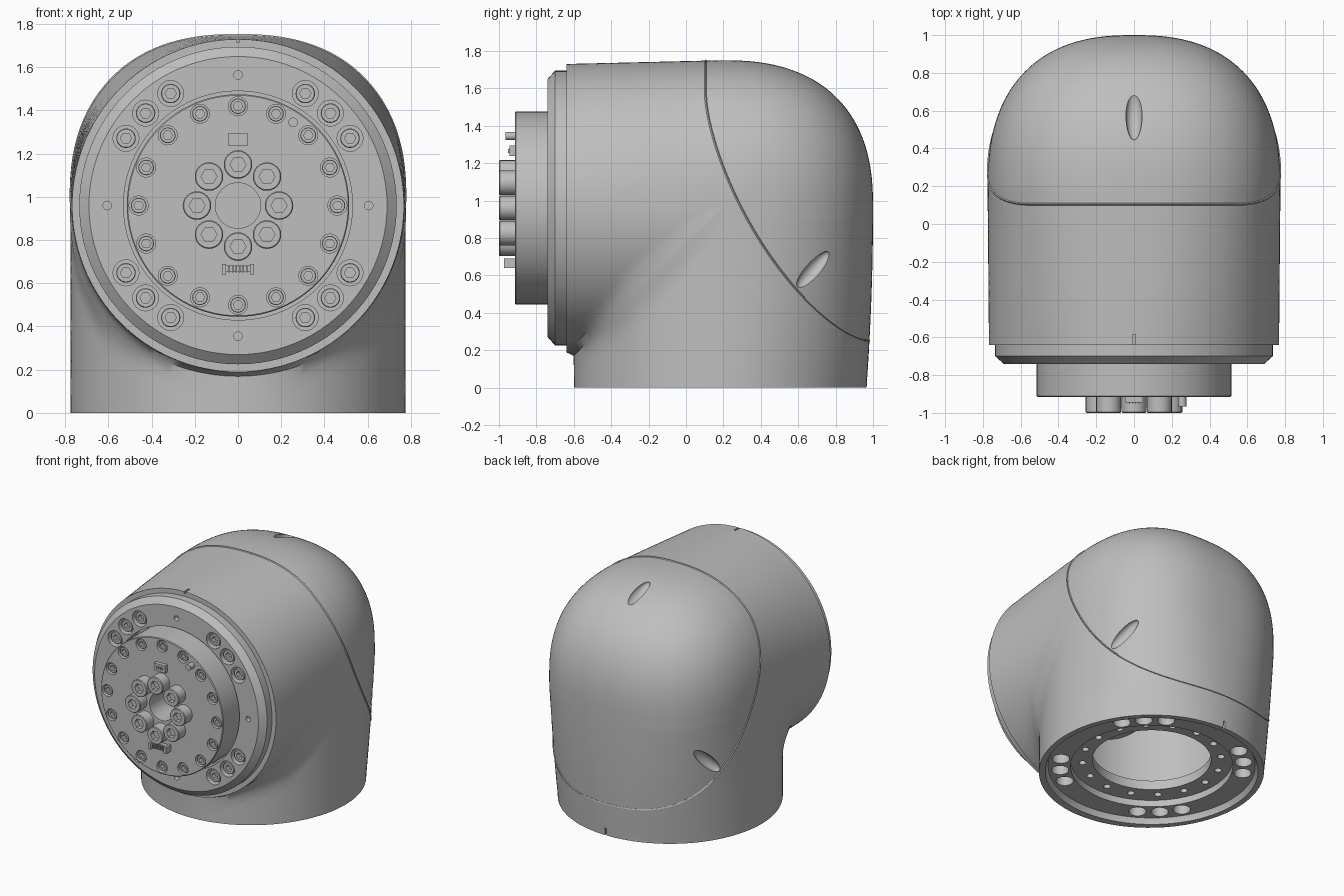
import bpy, bmesh, math
from mathutils import Matrix, Vector

cube = bpy.data.objects.get("Cube")
if cube:
    bpy.data.objects.remove(cube, do_unlink=True)

GREY = bpy.data.materials.new("metal grey")
GREY.use_nodes = True
GREY.diffuse_color = (0.52, 0.52, 0.52, 1)
GREY.node_tree.nodes["Principled BSDF"].inputs["Base Color"].default_value = GREY.diffuse_color
MID_Y, MID_Z = 0.19, 0.96
# Local z points out of the front face, or out of the base
FRONT = Matrix.Translation((0, 0, MID_Z)) @ Matrix.Rotation(math.pi / 2, 4, 'X')
BASE = Matrix.Translation((0, MID_Y, 0)) @ Matrix.Rotation(math.pi, 4, 'X')


def finish(name, bm):
    bmesh.ops.recalc_face_normals(bm, faces=bm.faces[:])
    me = bpy.data.meshes.new(name)
    bm.to_mesh(me)
    bm.free()
    me.materials.append(GREY)
    ob = bpy.data.objects.new(name, me)
    bpy.context.collection.objects.link(ob)
    return ob


def activate(ob):
    bpy.ops.object.select_all(action='DESELECT')
    ob.select_set(True)
    bpy.context.view_layer.objects.active = ob


def smooth(ob):
    activate(ob)
    bpy.ops.object.shade_smooth_by_angle(angle=math.radians(32))


def cut(ob, bm):
    cutter = finish("cutter", bm)
    cutter.hide_render = True
    mod = ob.modifiers.new("cut", 'BOOLEAN')
    mod.operation, mod.solver, mod.object = 'DIFFERENCE', 'EXACT', cutter
    activate(ob)
    bpy.ops.object.modifier_apply(modifier=mod.name)
    bpy.data.objects.remove(cutter, do_unlink=True)


def lathe(bm, profile, mat, segs=96):
    """Revolve (radius, height[, hex]) points about local z; closes off-axis profiles."""
    rings = []
    for r, h, *hexed in profile:
        ring = []
        for i in range(segs if r else 1):
            a = math.tau * i / segs
            k = r
            if hexed:
                k = r * math.cos(math.pi / 6) / math.cos(a % (math.pi / 3) - math.pi / 6)
            ring.append(bm.verts.new(mat @ Vector((k * math.cos(a), k * math.sin(a), h))))
        rings.append(ring)
    pairs = list(zip(rings, rings[1:]))
    if profile[0][0]:
        pairs.append((rings[-1], rings[0]))
    for p, q in pairs:
        for i in range(segs):
            j = (i + 1) % segs
            quad = [p[i % len(p)], p[j % len(p)], q[j % len(q)], q[i % len(q)]]
            bm.faces.new(list(dict.fromkeys(quad)))


def around(radius, degrees, base=FRONT):
    for d in degrees:
        a = math.radians(d)
        yield base @ Matrix.Translation((radius * math.cos(a), radius * math.sin(a), 0))


def plugs(places, r, low, high, segs=24):
    bm = bmesh.new()
    for m in places:
        lathe(bm, [(0, low), (r, low), (r, high), (0, high)], m, segs)
    return bm


def screws(name, places, r, low, high, socket):
    bm = bmesh.new()
    deep = high - 0.035
    for m in places:
        lathe(bm, [(0, deep), (socket, deep, 1), (socket, high, 1), (r * 0.93, high),
                   (r, high - 0.005), (r, low), (0, low)], m, 24)
    smooth(finish(name, bm))


def box(bm, centre, size):
    bmesh.ops.create_cube(bm, size=1, matrix=Matrix.Translation(centre) @ Matrix.Diagonal((*size, 1)))


def clamp(v):
    return min(max(v, 0), 1)


def field(x, y, z):
    """Negative inside the elbow: two tubes blended in front, a squarish dome behind."""
    Y, Z = y - MID_Y, z - MID_Z
    front = clamp(-Y / 0.83)
    if Y > 0:
        square = clamp(z / 0.9)
    else:
        square = 1 - front if Z > 0 else 0
    n = 2 + 0.45 * square
    back = 0.775 + 0.035 * (1 - (1 - clamp(z / MID_Z)) ** 2)
    X = abs(x) / (0.775 - 0.007 * front)
    ty = abs(Y) / (back if Y > 0 else 0.79)
    tz = abs(Z) / (0.79 - 0.02 * front)
    a, b = X ** n + ty ** n, X ** n + tz ** n
    if Y > 0:
        return (a + tz ** n if Z > 0 else a) - 1
    if Z > 0:
        return b - 1
    k = 0.8 * min(abs(Y), abs(Z)) * clamp((0.83 + Y) / 0.35) + 1e-6
    h = max(k - abs(a - b), 0)
    return min(a, b) - h * h / (4 * k) - 1


def surface(origin, direction, reach):
    lo, hi = 0.0, reach
    for _ in range(22):
        t = (lo + hi) / 2
        if field(*(origin + direction * t)) < 0:
            lo = t
        else:
            hi = t
    return origin + direction * lo


# Elbow housing
RIGHT, UP = Vector((1, 0, 0)), Vector((0, 0, 1))
centre = Vector((0, MID_Y, MID_Z))
bm = bmesh.new()
bmesh.ops.create_uvsphere(bm, u_segments=160, v_segments=96, radius=1,
                          matrix=Matrix.Rotation(math.pi / 2, 4, 'Y'))
for v in bm.verts:
    v.co = surface(centre, v.co.normalized(), 2.2)
for point, normal in (((0, -0.64, 0), (0, -1, 0)), ((0, 0, 0), (0, 0, -1))):
    bmesh.ops.bisect_plane(bm, geom=bm.verts[:] + bm.edges[:] + bm.faces[:],
                           plane_co=point, plane_no=normal, clear_outer=True)
    bmesh.ops.holes_fill(bm, edges=[e for e in bm.edges if e.is_boundary], sides=0)
housing = finish("elbow_housing", bm)

# Screw scoops in the cover and small alignment notches
bm = bmesh.new()
scoops = [((0, 0.575, MID_Z), UP, (0, 0.25, -0.06))]
scoops += [((0, 0.68, 0.63), RIGHT * s, (-s * 0.09, 0.14, 0.16)) for s in (-1, 1)]
for start, out, along in scoops:
    place = surface(Vector(start), out, 1)
    turn = Vector(along).to_track_quat('Z', 'Y').to_matrix().to_4x4()
    bmesh.ops.create_uvsphere(bm, u_segments=24, v_segments=16, radius=1,
                              matrix=Matrix.Translation(place) @ turn @ Matrix.Diagonal((0.043, 0.043, 0.135, 1)))
box(bm, (0, -0.62, 1.73), (0.014, 0.07, 0.03))
box(bm, (0, 0.965, 0.02), (0.014, 0.03, 0.07))
cut(housing, bm)

# Hollow base with thin rim and stepped mounting flange
bm = bmesh.new()
lathe(bm, [(0, 0.05), (0.735, 0.05), (0.735, 0), (0.715, -0.04), (0.56, -0.04), (0.56, -0.09),
           (0.41, -0.09), (0.41, -0.16), (0.6, -0.16), (0.6, -0.8), (0, -0.8)], BASE)
cut(housing, bm)
triples = [q + d for q in (0, 90, 180, 270) for d in (31, 45, 59)]
ring16 = [i * 22.5 for i in range(16)]
cut(housing, plugs(around(0.635, triples, BASE), 0.06, -0.14, 0))
cut(housing, plugs(around(0.48, ring16, BASE), 0.025, -0.14, -0.05, 16))
smooth(housing)

# Motor seen inside through the base
bm = bmesh.new()
lathe(bm, [(0, -0.5), (0.42, -0.5), (0.42, -0.1), (0.38, -0.1), (0.38, 0),
           (0.42, 0), (0.42, 0.6), (0, 0.6)], FRONT)
smooth(finish("inner_motor", bm))

# Cover seam: straight over the top, then sweeping down both sides to the back
pts = [surface(Vector((0.03 * i, 0.105, MID_Z)), UP, 1) for i in range(19)]
for i in range(61):
    a = math.pi / 2 * math.sin(math.pi * i / 120)
    y = 0.98 - 0.875 * max(math.cos(a), 0) ** 1.333
    z = 1.56 - 1.31 * math.sin(a) ** 1.333
    pts.append(surface(Vector((0, y, z)), RIGHT, 1))
loop = pts + [Vector((-p.x, p.y, p.z)) for p in reversed(pts[1:-1])]
curve = bpy.data.curves.new("cover_seam", 'CURVE')
curve.dimensions = '3D'
curve.bevel_depth = 0.006
curve.bevel_resolution = 0
spline = curve.splines.new('POLY')
spline.points.add(len(loop) - 1)
for sp, p in zip(spline.points, loop):
    sp.co = (*p, 1)
spline.use_cyclic_u = True
spline.use_smooth = False
curve.materials.append(GREY)
bpy.context.collection.objects.link(bpy.data.objects.new("cover_seam", curve))

# Front flange with chamfered rim and sunken screws
bm = bmesh.new()
lathe(bm, [(0.53, 0.6), (0.735, 0.6), (0.735, 0.7), (0.69, 0.74), (0.53, 0.74)], FRONT)
flange = finish("front_flange", bm)
cut(flange, plugs(around(0.605, triples), 0.06, 0.68, 0.78))
cut(flange, plugs(around(0.605, (0, 90, 180, 270)), 0.02, 0.7, 0.78, 16))
smooth(flange)
screws("flange_screws", around(0.605, triples), 0.045, 0.67, 0.725, 0.026)

# Output drum with central bore
bm = bmesh.new()
lathe(bm, [(0, 0.65), (0.105, 0.65), (0.105, 0.915), (0.51, 0.915), (0.515, 0.91),
           (0.515, 0.63), (0, 0.63)], FRONT)
drum = finish("output_drum", bm)
cut(drum, plugs(around(0.46, ring16), 0.044, 0.86, 0.95))
smooth(drum)
screws("drum_screws", around(0.46, ring16), 0.036, 0.85, 0.905, 0.022)
screws("centre_bolts", around(0.19, range(0, 360, 45)), 0.066, 0.9, 1.0, 0.037)

# Locating pin
smooth(finish("locating_pin", plugs([FRONT @ Matrix.Translation((0.255, 0.385, 0))], 0.022, 0.9, 0.965)))

# Connectors on the drum face
bm = bmesh.new()
box(bm, (0, -0.925, 1.265), (0.094, 0.04, 0.056))
for i in range(4):
    box(bm, (-0.024 + 0.016 * i, -0.945, 1.265), (0.006, 0.012, 0.02))
finish("upper_connector", bm)
bm = bmesh.new()
box(bm, (0, -0.925, 0.67), (0.13, 0.04, 0.03))
for s in (-1, 1):
    box(bm, (s * 0.065, -0.94, 0.665), (0.02, 0.065, 0.05))
for i in range(6):
    box(bm, (-0.04 + 0.016 * i, -0.94, 0.665), (0.006, 0.05, 0.03))
finish("lower_connector", bm)
